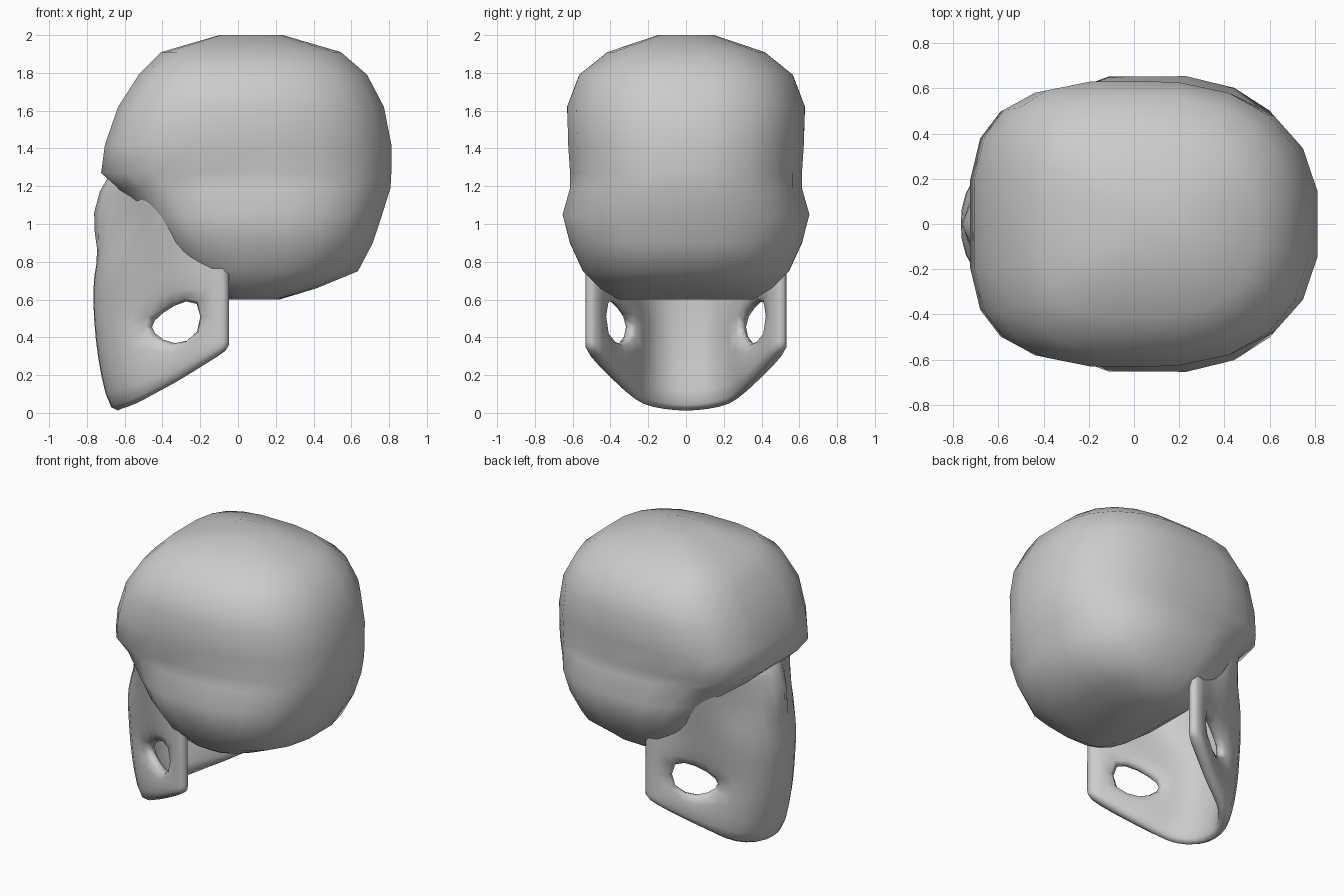
import bpy, math

cube = bpy.data.objects.get("Cube")
if cube:
    bpy.data.objects.remove(cube, do_unlink=True)

bone = bpy.data.materials.new("bone_grey")
bone.use_nodes = True
bone.diffuse_color = (0.6, 0.6, 0.6, 1)
bone.node_tree.nodes["Principled BSDF"].inputs["Base Color"].default_value = (0.6, 0.6, 0.6, 1)


def make_object(name, verts, faces):
    mesh = bpy.data.meshes.new(name)
    mesh.from_pydata(verts, [], faces)
    mesh.materials.append(bone)
    mesh.shade_smooth()
    obj = bpy.data.objects.new(name, mesh)
    bpy.context.collection.objects.link(obj)
    return obj


def power(value, exponent):
    return math.copysign(abs(value) ** exponent, value)


# Cranium: stacked rounded rings given as height, front x, back x, half width
RINGS = [
    (.60, -.05, .22, .36), (.66, -.18, .42, .46), (.75, -.30, .64, .55),
    (.90, -.42, .72, .62), (1.05, -.52, .77, .66), (1.19, -.64, .815, .62),
    (1.27, -.73, .82, .62), (1.42, -.71, .82, .63), (1.62, -.64, .78, .635),
    (1.79, -.53, .69, .57), (1.91, -.41, .55, .42), (2.0, -.10, .24, .15),
]
SEGMENTS = 20


def build_cranium():
    verts, faces = [], []
    for z, front, back, half in RINGS:
        middle = front + (back - front) * .46
        for s in range(SEGMENTS):
            angle = math.tau * (s + .5) / SEGMENTS
            c, d = math.cos(angle), math.sin(angle)
            squareness = 2 / 2.5 if c > 0 else 2 / 3.2
            reach = back - middle if c > 0 else middle - front
            x = middle + reach * power(c, squareness)
            y = half * power(d, squareness)
            # Shallow hollow at each temple
            y *= 1 - .07 * math.exp(-((x + .36) / .16) ** 2 - ((z - 1.15) / .2) ** 2)
            verts.append((x, y, z))
    for r in range(len(RINGS) - 1):
        for s in range(SEGMENTS):
            a, b = r * SEGMENTS + s, r * SEGMENTS + (s + 1) % SEGMENTS
            faces.append((a, b, b + SEGMENTS, a + SEGMENTS))
    faces.append(tuple(reversed(range(SEGMENTS))))
    faces.append(tuple(range(len(verts) - SEGMENTS, len(verts))))
    return make_object("cranium", verts, faces)


# Face and jaw: half a curved sheet, as columns from the middle to the jaw hinge
# Each column: x, y, jaw line height, opening bottom, opening top
COLUMNS = [
    (-.77, 0, -.01, .40, .58), (-.76, .13, 0, .40, .58), (-.66, .27, .03, .40, .55),
    (-.47, .34, .09, .43, .47), (-.36, .39, .15, .35, .56), (-.22, .48, .24, .41, .61),
    (-.06, .56, .34, .42, .60),
]
UPPER_ROWS = [.72, .86, 1.05, 1.3]
NOSE_SHIFT = [.09, .04, .01, 0, 0, .04, -.09, .07]
SOCKET_SHIFT = [.09, .04, .01, 0, 0, .03, .11, .12]


def build_face():
    verts, faces = [], []
    for i, (x, y, low, bottom, top) in enumerate(COLUMNS):
        levels = [low, (low + bottom) / 2, bottom, top] + UPPER_ROWS
        for r, z in enumerate(levels):
            shift = NOSE_SHIFT[r] if i == 0 else SOCKET_SHIFT[r] if i < 3 else 0
            widen = 1 + .7 * max(0, z - .55) if 1 < i < 5 else 1
            verts.append((x + shift, y * widen, z))
    rows = len(verts) // len(COLUMNS)
    for i in range(len(COLUMNS) - 1):
        for r in range(rows - 1):
            if r == 2 and i in (3, 4):
                continue  # opening behind the cheek
            a = i * rows + r
            faces.append((a, a + 1, a + rows + 1, a + rows))
    obj = make_object("face_and_jaw", verts, faces)
    mirror = obj.modifiers.new("both_sides", "MIRROR")
    mirror.use_axis = (False, True, False)
    shell = obj.modifiers.new("bone_thickness", "SOLIDIFY")
    shell.thickness = .09
    shell.offset = -1
    soften = obj.modifiers.new("rounding", "SUBSURF")
    soften.levels = soften.render_levels = 1
    return obj


build_cranium()
build_face()
